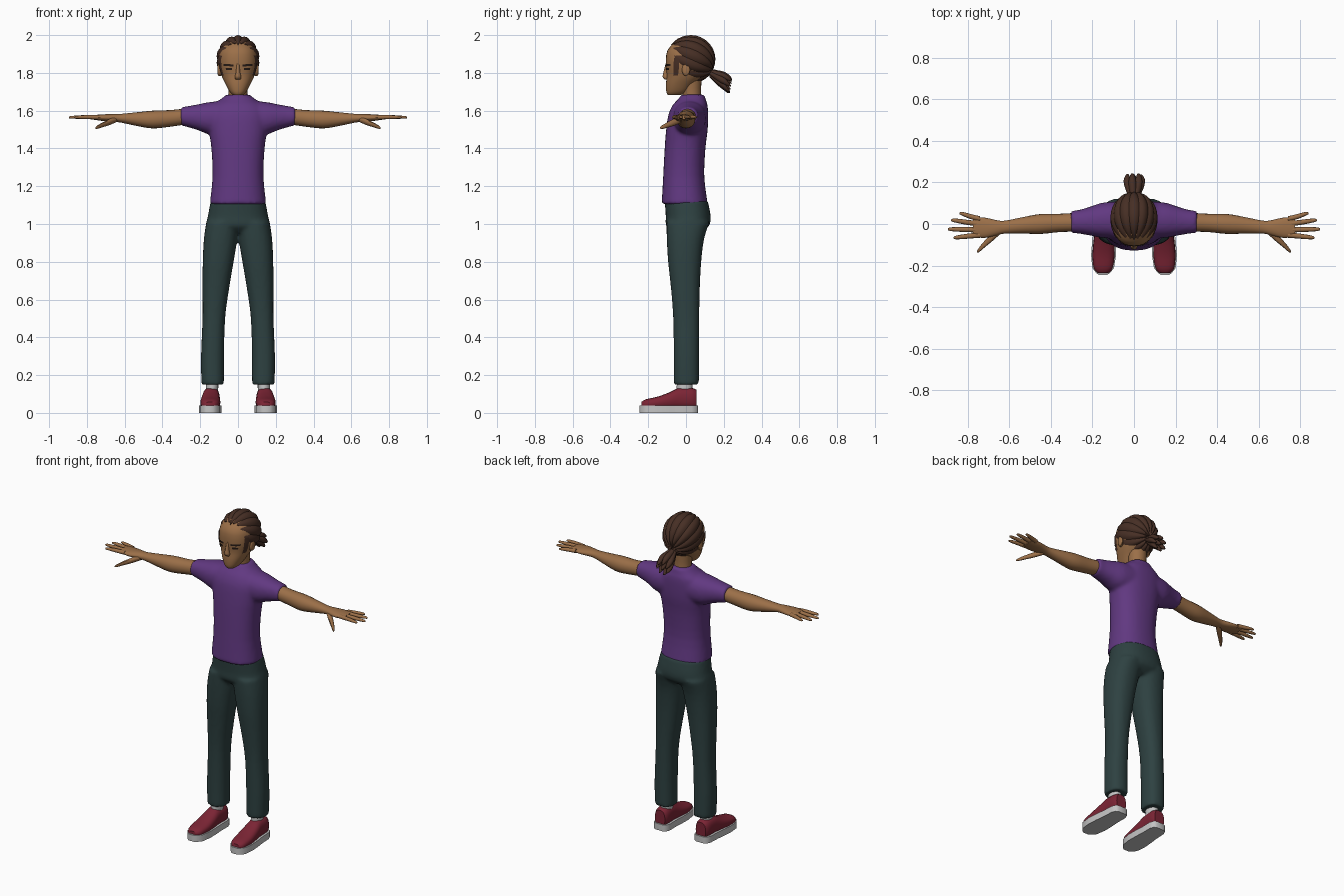
import bpy, bmesh, math
from mathutils import Vector

if "Cube" in bpy.data.objects:
    bpy.data.objects.remove(bpy.data.objects["Cube"])


def material(name, rgb):
    m = bpy.data.materials.new(name)
    m.diffuse_color = (*rgb, 1)
    m.use_nodes = True
    m.node_tree.nodes["Principled BSDF"].inputs["Base Color"].default_value = m.diffuse_color
    return m


SKIN = material("brown skin", (0.33, 0.16, 0.065))
SHIRT = material("purple cloth", (0.12, 0.04, 0.22))
PANTS = material("dark teal cloth", (0.027, 0.053, 0.053))
SHOE = material("dark red canvas", (0.20, 0.018, 0.035))
WHITE = material("light grey rubber", (0.55, 0.55, 0.55))
HAIR = material("dark brown hair", (0.062, 0.028, 0.018))
DARK = material("near black brown", (0.02, 0.011, 0.008))


def spow(v, p):
    return math.copysign(abs(v) ** p, v)


def smooth_rings(rings, steps=3):
    """Catmull-Rom interpolation of (x, y, z, ra, rb) rings."""
    v = [Vector(r) for r in rings]
    v = [v[0]] + v + [v[-1]]
    out = []
    for i in range(1, len(v) - 2):
        a, b, c, d = v[i - 1:i + 3]
        for k in range(steps):
            t = k / steps
            out.append(0.5 * (2 * b + (c - a) * t + (2 * a - 5 * b + 4 * c - d) * t * t
                              + (3 * b - a - 3 * c + d) * t ** 3))
    return out + [v[-1]]


def loft(bm, rings, axis, n=20, e=2.0, side=1, steps=3):
    """Skin through superellipse rings lying across one axis, capped at both ends."""
    ia, ib = {"x": (1, 2), "y": (0, 2), "z": (0, 1)}[axis]
    loops = []
    for r in smooth_rings(rings, steps):
        loop = []
        for k in range(n):
            t = 2 * math.pi * k / n
            p = [r[0], r[1], r[2]]
            p[ia] += r[3] * spow(math.cos(t), 2 / e)
            p[ib] += r[4] * spow(math.sin(t), 2 / e)
            p[0] *= side
            loop.append(bm.verts.new(p))
        loops.append(loop)
    for a, b in zip(loops, loops[1:]):
        for k in range(n):
            bm.faces.new((a[k], a[(k + 1) % n], b[(k + 1) % n], b[k]))
    bm.faces.new(loops[0])
    bm.faces.new(loops[-1])


def finish(bm, name, mat, angle=45, voxel=0):
    bmesh.ops.recalc_face_normals(bm, faces=bm.faces)
    me = bpy.data.meshes.new(name)
    bm.to_mesh(me)
    bm.free()
    me.materials.append(mat)
    me.shade_smooth()
    me.set_sharp_from_angle(angle=math.radians(angle))
    ob = bpy.data.objects.new(name, me)
    bpy.context.collection.objects.link(ob)
    if voxel:  # fuse overlapping volumes into one garment
        r = ob.modifiers.new("fuse", "REMESH")
        r.mode = "VOXEL"
        r.voxel_size = voxel
        r.use_smooth_shade = True
        s = ob.modifiers.new("relax", "SMOOTH")
        s.factor = 0.5
        s.iterations = 6
    return ob


# Shirt: torso and two short sleeves
bm = bmesh.new()
loft(bm, [(0, -.007, 1.105, .150, .122), (0, -.012, 1.25, .135, .109), (0, -.005, 1.40, .141, .108),
          (0, .005, 1.50, .155, .110), (0, .012, 1.58, .160, .105), (0, .022, 1.63, .135, .092),
          (0, .031, 1.66, .092, .073), (0, .037, 1.685, .062, .062)], "z", 32, 2.3)
for s in (1, -1):
    loft(bm, [(.06, .02, 1.565, .090, .090), (.15, .018, 1.56, .085, .086), (.21, .014, 1.565, .070, .069),
              (.26, .011, 1.568, .058, .057), (.303, .010, 1.570, .053, .048)], "x", 24, 2.2, s)
finish(bm, "shirt", SHIRT, voxel=.01)

# Trousers: pelvis and two legs
bm = bmesh.new()
loft(bm, [(0, .004, .955, .09, .075), (0, .008, .99, .165, .114), (0, .012, 1.04, .160, .119),
          (0, .001, 1.125, .144, .114)], "z", 32, 2.3)
for s in (1, -1):
    loft(bm, [(.134, .002, .15, .060, .067), (.135, .002, .30, .061, .067), (.128, .001, .50, .060, .069),
              (.118, -.003, .65, .070, .076), (.105, -.007, .80, .082, .088), (.092, -.003, .92, .089, .099),
              (.080, .010, 1.01, .088, .114)], "z", 24, 2.3, s)
finish(bm, "trousers", PANTS, voxel=.01)

# Arms with palm, fingers and thumb
FINGERS = [(.024, .840, .050), (.000, .880, .018), (-.028, .896, -.025), (-.053, .868, -.065)]
for s, label in ((1, "left"), (-1, "right")):
    bm = bmesh.new()
    loft(bm, [(.27, .009, 1.57, .045, .042), (.36, .005, 1.559, .044, .044), (.45, 0, 1.553, .048, .047),
              (.53, -.006, 1.555, .040, .037), (.62, -.015, 1.560, .031, .023), (.66, -.018, 1.562, .036, .021),
              (.72, -.018, 1.563, .049, .017), (.775, -.015, 1.565, .045, .011)], "x", 20, 2.1, s)
    for y, tx, ty in FINGERS:
        my = (y + ty) / 2
        loft(bm, [(.74, y, 1.565, .013, .012), ((.74 + tx) / 2, my, 1.566, .012, .011),
                  (tx - .012, ty, 1.565, .009, .007), (tx, ty, 1.564, .003, .003)], "x", 10, 2, s, 2)
    loft(bm, [(.64, -.025, 1.556, .020, .016), (.68, -.060, 1.540, .021, .017), (.72, -.098, 1.524, .016, .013),
              (.746, -.125, 1.512, .011, .009), (.755, -.134, 1.508, .004, .004)], "x", 10, 2, s, 2)
    finish(bm, label + "_arm", SKIN)

# Head, neck, nose and ears
HEAD = [(0, -.062, 1.683, .026, .034), (0, -.048, 1.70, .044, .056), (0, -.030, 1.74, .066, .076),
        (0, .000, 1.79, .089, .102), (0, .012, 1.85, .103, .119), (0, .018, 1.92, .096, .116),
        (0, .02, 1.97, .055, .07)]
HE = 2.3
bm = bmesh.new()
loft(bm, HEAD, "z", 32, HE)
loft(bm, [(0, .034, 1.64, .056, .052), (0, .030, 1.69, .050, .049), (0, .028, 1.78, .056, .056)], "z", 20)
loft(bm, [(0, -.098, 1.85, .008, .010), (0, -.105, 1.805, .011, .015), (0, -.107, 1.778, .017, .017),
          (0, -.100, 1.764, .012, .010)], "z", 10)
for s in (1, -1):
    loft(bm, [(.088, -.005, 1.815, .016, .030), (.102, .000, 1.818, .021, .034),
              (.108, .002, 1.82, .014, .026)], "x", 12, 2, s, 2)
finish(bm, "head", SKIN)

DENSE = smooth_rings(HEAD)


def head_point(a, z, out=.004):
    """Point just outside the head at angle a from the front."""
    for p, q in zip(DENSE, DENSE[1:]):
        if p[2] <= z <= q[2]:
            r = p.lerp(q, (z - p[2]) / (q[2] - p[2]))
            break
    return (spow(math.sin(a), 2 / HE) * (r[3] + out), r[1] - spow(math.cos(a), 2 / HE) * (r[4] + out), z)


def face_patch(name, mat, a0, a1, z0, z1, lift=0, nu=8, nv=4):
    """Thin mirrored plates following the face; lift raises the outer end."""
    bm = bmesh.new()
    for s in (1, -1):
        g = [[bm.verts.new(head_point(s * math.radians(a0 + (a1 - a0) * i / nu),
                                      z0 + (z1 - z0) * j / nv + lift * i / nu))
              for j in range(nv + 1)] for i in range(nu + 1)]
        for i in range(nu):
            for j in range(nv):
                q = (g[i][j], g[i + 1][j], g[i + 1][j + 1], g[i][j + 1])
                bm.faces.new(q if s > 0 else q[::-1])
    me = bpy.data.meshes.new(name)
    bm.to_mesh(me)
    bm.free()
    me.materials.append(mat)
    me.shade_smooth()
    bpy.context.collection.objects.link(bpy.data.objects.new(name, me))


face_patch("eyebrows", DARK, 10, 43, 1.834, 1.845, .003)
face_patch("eyes", DARK, 15, 36, 1.814, 1.826)
face_patch("sideburns", HAIR, 54, 70, 1.785, 1.88)

# Braided hair: ridged shell whose rows run from the hairline back to the knot
LIMITS = [(0, 165), (35, 156), (65, 147), (95, 138), (108, 122), (125, 88), (145, 60), (180, 42)]


def hair_limit(az):
    for (a, u), (b, v) in zip(LIMITS, LIMITS[1:]):
        if a <= az <= b:
            return math.radians(u + (v - u) * (az - a) / (b - a))


bm = bmesh.new()
BACK, UP = Vector((0, .91, -.41)), Vector((0, .41, .91))
COLS, ROWS = 14 * 6, 16
cols = []
for c in range(COLS):
    az = -180 + 360 * c / COLS
    a = math.radians(az)
    ridge = .985 + .062 * abs(math.cos(7 * a))
    outward = UP * math.cos(a) + Vector((1, 0, 0)) * math.sin(a)
    end = hair_limit(abs(az)) + .10 * (abs(math.cos(7 * a)) - .6)
    col = []
    for k in range(ROWS + 1):
        v = .05 + (end - .05) * min(k, ROWS - 1) / (ROWS - 1)
        d = (BACK * math.cos(v) + outward * math.sin(v)) * (ridge if k < ROWS else .82)
        col.append(bm.verts.new((d.x * .110, .025 + d.y * .125, 1.872 + d.z * .1225)))
    cols.append(col)
for c in range(COLS):
    p, q = cols[c], cols[(c + 1) % COLS]
    for k in range(ROWS):
        bm.faces.new((p[k], q[k], q[k + 1], p[k + 1]))
bm.faces.new([c[0] for c in cols])
finish(bm, "braided_hair", HAIR, 35)

# Tied knot of short locks
bm = bmesh.new()
for k in range(8):
    t = 2 * math.pi * k / 7
    r = 0 if k == 7 else 1
    cx, cz = r * math.cos(t), r * math.sin(t)
    loft(bm, [(cx * .012, .125, 1.800 + cz * .012, .012, .012),
              (cx * .024, .165, 1.775 + cz * .022, .019, .019),
              (cx * .036, .205, 1.755 + cz * .034, .018, .018),
              (cx * .036, .228 + cz * .008, 1.738 + cz * .036, .010, .010),
              (cx * .034, .238 + cz * .006, 1.730 + cz * .034, .003, .003)], "y", 10, 2, 1, 2)
finish(bm, "hair_knot", HAIR)

# Shoes: upper, sole and sock; rows are y, half width, top height
ROW = [(-.236, .026, .058), (-.212, .045, .072), (-.15, .053, .086), (-.085, .050, .110),
       (-.035, .045, .133), (.03, .044, .132), (.056, .034, .122)]
for s, label in ((1, "left"), (-1, "right")):
    bm = bmesh.new()
    loft(bm, [(.142 - .03 * y, y, (h + .02) / 2, w, (h - .02) / 2) for y, w, h in ROW], "y", 20, 2.5, s)
    finish(bm, label + "_shoe", SHOE)

    bm = bmesh.new()
    edge = [(-.246, .018)] + [(y, w + .007) for y, w, h in ROW] + [(.064, .024)]
    outline = [(.142 - .03 * y + w, y) for y, w in edge] + [(.142 - .03 * y - w, y) for y, w in edge[::-1]]
    base = bm.faces.new([bm.verts.new((x * s, y, 0)) for x, y in outline])
    new = bmesh.ops.extrude_face_region(bm, geom=[base])["geom"]
    bmesh.ops.translate(bm, vec=(0, 0, .04), verts=[g for g in new if isinstance(g, bmesh.types.BMVert)])
    finish(bm, label + "_sole", WHITE)

    bm = bmesh.new()
    loft(bm, [(.138, -.008, .10, .032, .042), (.136, -.006, .19, .034, .042)], "z", 16, 2, s)
    finish(bm, label + "_sock", WHITE)
